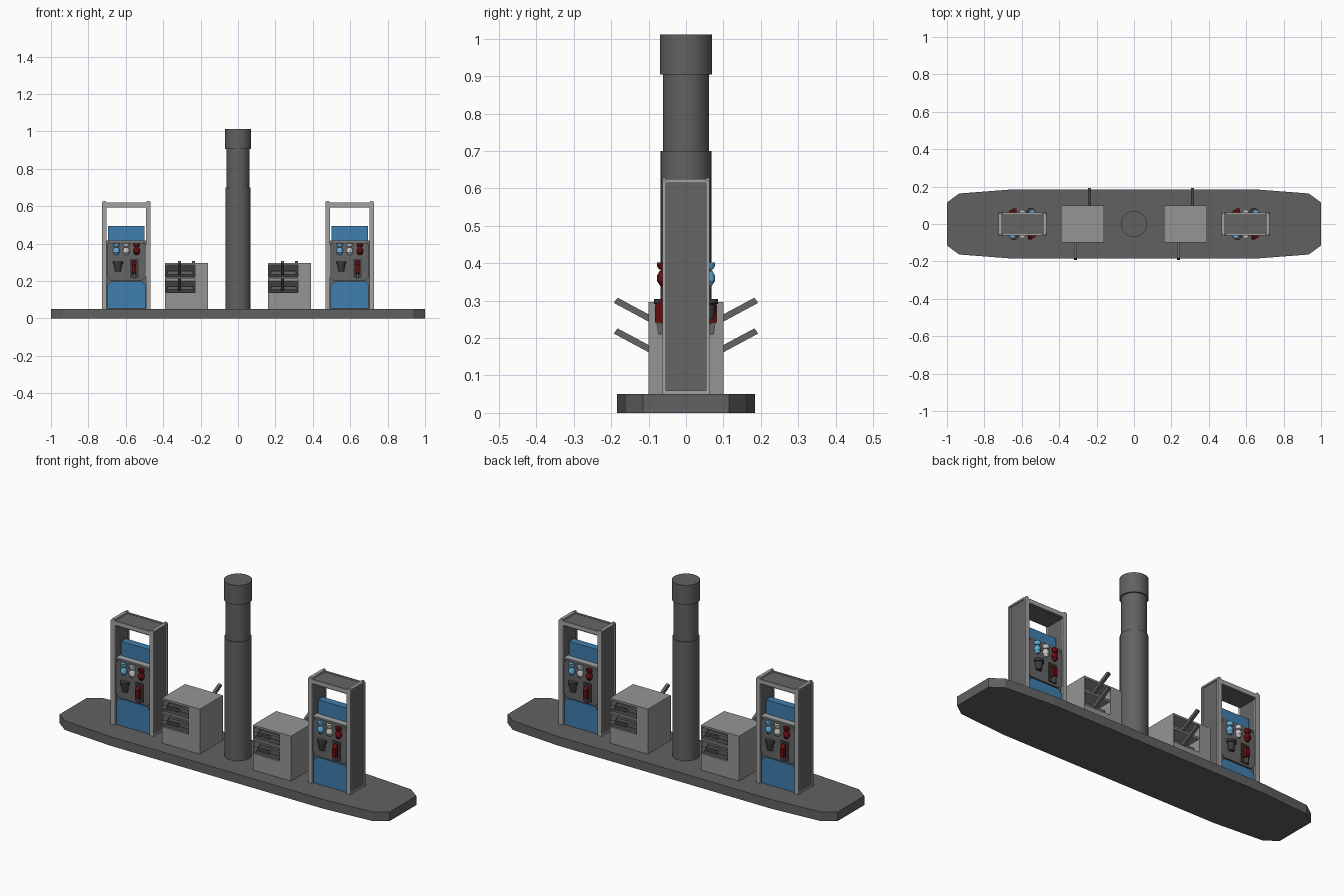
import bpy, bmesh, math
from mathutils import Matrix, Vector

if "Cube" in bpy.data.objects:
    bpy.data.objects.remove(bpy.data.objects["Cube"])


def material(name, *rgb):
    m = bpy.data.materials.new(name)
    m.use_nodes = True
    m.diffuse_color = (*rgb, 1)
    m.node_tree.nodes["Principled BSDF"].inputs["Base Color"].default_value = (*rgb, 1)
    return m


CONCRETE = material("concrete grey", .12, .12, .12)
PANEL = material("panel grey", .13, .13, .13)
DARK = material("dark grey", .045, .045, .045)
CABINET = material("cabinet grey", .3, .3, .3)
TRIM = material("light trim", .37, .37, .37)
BLUE = material("panel blue", .05, .21, .42)
SKY = material("light blue", .12, .42, .68)
RED = material("dark red", .13, .004, .004)
WHITE = material("pale grey", .55, .55, .55)

TURN = [Matrix.Identity(4), Matrix.Rotation(math.pi, 4, 'Z')]


def finish(name, bm, mat, place, smooth=False):
    bm.transform(place)
    bmesh.ops.recalc_face_normals(bm, faces=bm.faces)
    me = bpy.data.meshes.new(name)
    bm.to_mesh(me)
    bm.free()
    me.materials.append(mat)
    ob = bpy.data.objects.new(name, me)
    bpy.context.collection.objects.link(ob)
    if smooth:
        bpy.context.view_layer.objects.active = ob
        bpy.ops.object.select_all(action='DESELECT')
        ob.select_set(True)
        bpy.ops.object.shade_smooth_by_angle()
    return ob


def box(name, x, y, z, mat, place=TURN[0]):
    """Box given by its low and high limits on each axis."""
    bm = bmesh.new()
    bmesh.ops.create_cube(bm, size=1)
    for v in bm.verts:
        v.co = [(a + b) / 2 + c * (b - a) for (a, b), c in zip((x, y, z), v.co)]
    return finish(name, bm, mat, place)


def prism(name, outline, depth, mat, place=TURN[0]):
    """Outline of 3D points extruded along the depth vector."""
    bm = bmesh.new()
    face = bm.faces.new([bm.verts.new(p) for p in outline])
    new = bmesh.ops.extrude_face_region(bm, geom=[face])["geom"]
    bmesh.ops.translate(bm, vec=depth, verts=[v for v in new if isinstance(v, bmesh.types.BMVert)])
    return finish(name, bm, mat, place)


def plate(name, x, y, z, cut, top_only, mat, place):
    """Upright plate with cut corners."""
    (x0, x1), (z0, z1) = x, z
    c = 0 if top_only else cut
    pts = [(x0 + c, z0), (x1 - c, z0), (x1, z0 + c), (x1, z1 - cut),
           (x1 - cut, z1), (x0 + cut, z1), (x0, z1 - cut), (x0, z0 + c)]
    if top_only:
        pts = pts[1:-1] + [(x0, z0)]
        pts = pts[:1] + pts[2:]
    prism(name, [(a, y[0], b) for a, b in pts], (0, y[1] - y[0], 0), mat, place)


def lathe(name, profile, mat, place=TURN[0], sides=32):
    """Stack of (radius, z) rings around the vertical axis, closed at both ends."""
    bm = bmesh.new()
    rings = [[bm.verts.new((r * math.cos(2 * math.pi * i / sides),
                            r * math.sin(2 * math.pi * i / sides), z)) for i in range(sides)]
             for r, z in profile]
    for a, b in zip(rings, rings[1:]):
        for i in range(sides):
            j = (i + 1) % sides
            bm.faces.new((a[i], a[j], b[j], b[i]))
    bm.faces.new(rings[0])
    bm.faces.new(rings[-1])
    return finish(name, bm, mat, place, True)


def spot(place, x, y, z):
    return place @ Matrix.Translation((x, y, z))


# Island slab
quarter = [(1, .115), (.935, .163), (.65, .185)]
half = quarter + [(-x, y) for x, y in reversed(quarter)]
outline = half + [(-x, -y) for x, y in half]
prism("island_slab", [(x, y, 0) for x, y in outline], (0, 0, .05), CONCRETE)

# Stepped column
lathe("column", [(.068, .05), (.068, .7), (.062, .7), (.062, .905), (.07, .905), (.07, 1.012)], CONCRETE)


def pump(cx):
    here = Matrix.Translation((cx, 0, 0))
    box("pump_core", (-.105, .105), (-.045, .045), (.05, .41), PANEL, here)
    box("pump_counter", (-.105, .105), (-.054, .054), (.41, .418), TRIM, here)
    box("pump_screen", (-.098, .098), (-.02, .02), (.418, .495), BLUE, here)
    box("pump_roof", (-.12, .12), (-.056, .056), (.592, .615), PANEL, here)
    for turn in TURN:
        p = here @ turn
        # Side wall framed by light posts and rails
        box("pump_side_panel", (.106, .122), (-.055, .055), (.05, .615), PANEL, p)
        for y in (-.058, .058):
            plate("pump_post", (.105, .13), (y - .005, y + .005), (.05, .628), .008, True, TRIM, p)
        for z in (.055, .62):
            box("pump_side_rail", (.11, .128), (-.054, .054), (z - .005, z + .005), TRIM, p)
        box("pump_top_rail", (-.11, .11), (-.062, -.054), (.597, .62), TRIM, p)
        # Front panels
        plate("pump_lower_panel", (-.102, .102), (-.054, -.044), (.052, .198), .02, True, BLUE, p)
        plate("pump_control_panel", (-.104, .104), (-.056, -.044), (.203, .412), .02, False, PANEL, p)
        # Row of three dispensers
        for x, mat in ((-.053, SKY), (0, WHITE), (.055, RED)):
            lathe("dispenser_cap", [(.012, .383), (.017, .392), (.017, .402)], mat, spot(p, x, -.06, 0), 12)
            lathe("dispenser_body", [(.008, .338), (.017, .352), (.017, .368), (.01, .38)], mat,
                  spot(p, x, -.06, 0), 12)
        # Bucket
        lathe("bucket", [(.015, .25), (.021, .29), (.026, .292), (.026, .305)], DARK,
              spot(p, -.045, -.06, 0), 16)
        # Nozzle on its holder
        box("nozzle_holder", (.02, .064), (-.062, -.055), (.215, .318), DARK, p)
        prism("nozzle_grip", [(.03, -.06, .238), (.03, -.083, .242), (.03, -.083, .288), (.03, -.06, .308)],
              (.022, 0, 0), RED, p)
        prism("nozzle_spout", [(.036, -.06, .24), (.036, -.079, .24), (.036, -.074, .21), (.036, -.064, .21)],
              (.012, 0, 0), PANEL, p)


def cabinet(cx):
    here = Matrix.Translation((cx, 0, 0))
    box("cabinet_base", (-.115, .115), (-.1, .1), (.05, .14), CABINET, here)
    box("cabinet_shelf", (-.113, .113), (-.098, .098), (.212, .222), CABINET, here)
    box("cabinet_top", (-.115, .115), (-.1, .1), (.286, .296), CABINET, here)
    box("cabinet_divider", (-.113, .113), (-.012, .012), (.14, .286), CABINET, here)
    for turn in TURN:
        p = here @ turn
        box("cabinet_block", (.045, .115), (-.1, .012), (.14, .286), CABINET, p)
        box("cabinet_wall", (-.115, -.109), (-.1, .012), (.14, .286), CABINET, p)
        # Washing tray and long wiper handle in each bay
        for z in (.14, .222):
            prism("washing_tray", [(-.109, -.09, z), (-.109, -.012, z + .06), (-.109, -.012, z)],
                  (.154, 0, 0), DARK, p)
            a, b = Vector((-.045, -.065, z - .012 + .025)), Vector((-.045, -.188, z + .079))
            across = Vector((0, .005, .007))
            prism("wiper_handle", [a - across, b - across, b + across, a + across], (.016, 0, 0), PANEL, p)
            box("wiper_head", (-.1, .035), (-.072, -.055), (z + .012, z + .032), PANEL, p)


for cx in (-.597, .597):
    pump(cx)
for cx in (-.276, .276):
    cabinet(cx)
